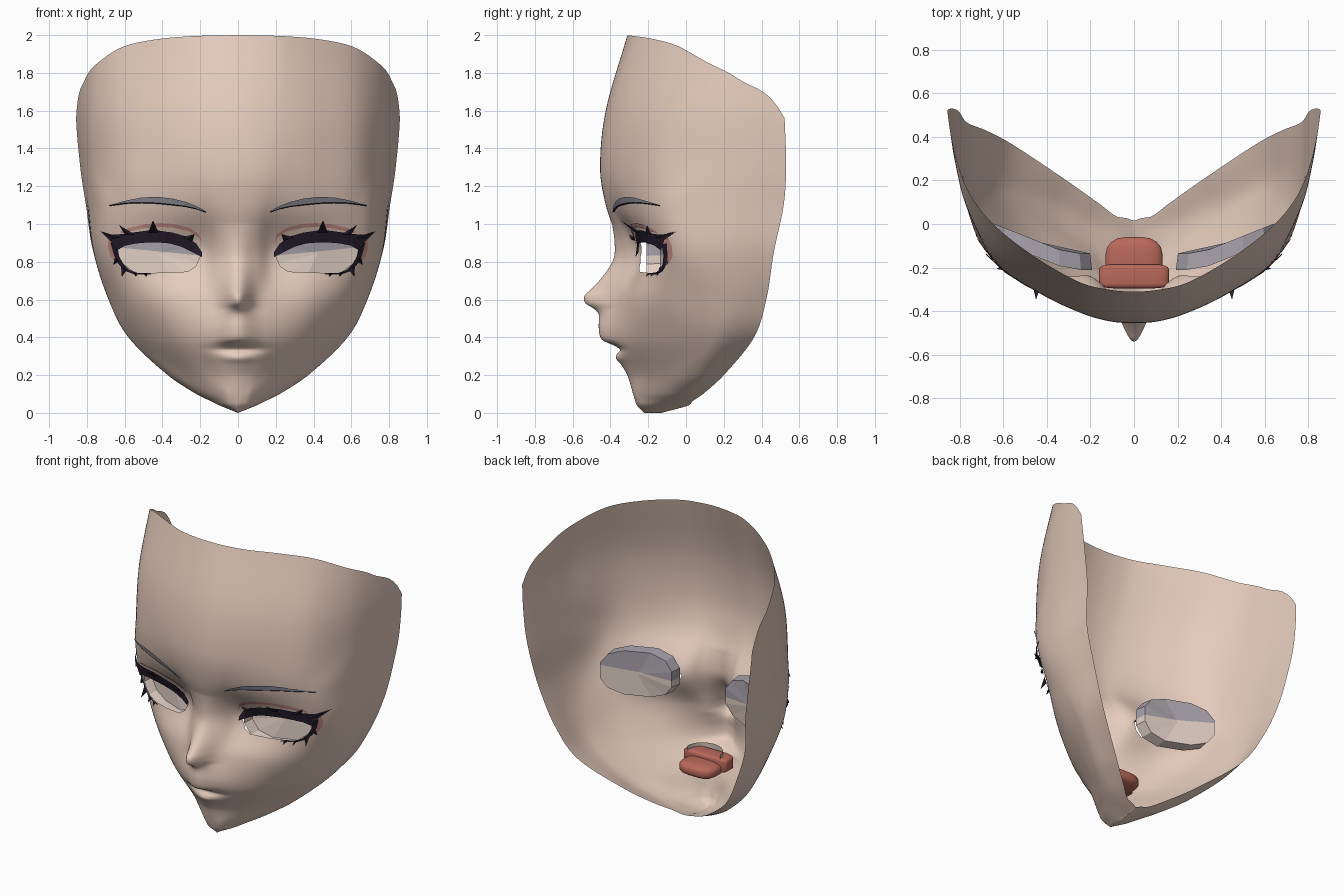
import bpy, bmesh, math
from mathutils import Vector
from mathutils.bvhtree import BVHTree

if "Cube" in bpy.data.objects:
    bpy.data.objects.remove(bpy.data.objects["Cube"])


def material(name, rgb):
    m = bpy.data.materials.new(name)
    m.diffuse_color = (*[(c / 255) ** 2.2 for c in rgb], 1)
    m.use_nodes = True
    m.node_tree.nodes["Principled BSDF"].inputs["Base Color"].default_value = m.diffuse_color
    return m


SKIN = material("skin", (229, 203, 188))
LASH = material("lash_dark", (40, 33, 46))
BROW = material("brow_grey", (138, 137, 148))
PINK = material("lid_pink", (205, 145, 138))
WHITE = material("eye_white", (224, 206, 195))
SHADE = material("eye_upper_grey", (164, 158, 166))
RED = material("mouth_red", (184, 104, 90))
TOOTH = material("teeth", (205, 192, 180))


def interp(keys, rows, t):
    """Smooth interpolation of number rows over uneven keys."""
    n = len(keys)
    i = max(0, min(n - 2, sum(k <= t for k in keys) - 1))

    def tan(j, c):
        a, b = max(j - 1, 0), min(j + 1, n - 1)
        return (rows[b][c] - rows[a][c]) / (keys[b] - keys[a])
    h = keys[i + 1] - keys[i]
    u = max(0, min(1, (t - keys[i]) / h))
    return [(2*u**3 - 3*u*u + 1) * rows[i][c] + (u**3 - 2*u*u + u) * h * tan(i, c)
            + (3*u*u - 2*u**3) * rows[i+1][c] + (u**3 - u*u) * h * tan(i+1, c)
            for c in range(len(rows[0]))]


def finish(name, bm, mats, smooth=False, mirror=True):
    me = bpy.data.meshes.new(name)
    bm.to_mesh(me)
    for m in mats:
        me.materials.append(m)
    ob = bpy.data.objects.new(name, me)
    bpy.context.collection.objects.link(ob)
    if mirror:
        mod = ob.modifiers.new("mirror", "MIRROR")
        mod.merge_threshold = 0.0005
    if smooth:
        me.shade_smooth()
    return ob


# Face: horizontal sections, x then y, from the centre line to the back edge
KZ = [0, .04, .06, .1, .2, .4, .6, .85, 1.1, 1.3, 1.6, 2.0]
KX = [[0, 0, 0, 0, 0, 0, 0, 0],
      [0, .02, .05, .075, .095, .095, .06, 0],
      [0, .025, .06, .095, .125, .14, .125, .075],
      [0, .03, .07, .13, .18, .215, .215, .155],
      [0, .06, .12, .2, .28, .35, .37, .31],
      [0, .1, .2, .35, .48, .555, .58, .55],
      [0, .1, .2, .4, .56, .65, .685, .67],
      [0, .1, .2, .4, .6, .71, .76, .765],
      [0, .1, .2, .4, .6, .72, .785, .805],
      [0, .12, .25, .43, .63, .75, .805, .835],
      [0, .12, .25, .43, .63, .76, .82, .858],
      [0, .12, .25, .43, .6, .72, .79, .84]]
KY = [[-.22, -.22, -.21, -.2, -.19, -.17, -.15, -.13],
      [-.26, -.255, -.24, -.2, -.15, -.1, -.03, .015],
      [-.268, -.264, -.248, -.2, -.143, -.08, -.015, .032],
      [-.28, -.277, -.26, -.2, -.13, -.05, .02, .09],
      [-.31, -.295, -.26, -.195, -.1, 0, .1, .2],
      [-.395, -.375, -.33, -.215, -.05, .1, .2, .36],
      [-.395, -.37, -.33, -.245, -.1, .07, .23, .425],
      [-.35, -.315, -.24, -.205, -.135, -.025, .17, .465],
      [-.425, -.415, -.38, -.31, -.2, -.06, .2, .517],
      [-.455, -.445, -.405, -.32, -.18, .03, .25, .53],
      [-.425, -.415, -.38, -.29, -.14, .07, .28, .52],
      [-.31, -.3, -.265, -.16, -.02, .13, .28, .5]]
TOP = [2, 1.998, 1.994, 1.978, 1.94, 1.858, 1.765, 1.56]
# Nose and lips: height, push along y, half width
NZ = [.2, .26, .29, .315, .335, .36, .38, .4, .45, .52, .55, .58, .62, .65, .7, .8, .9, 1.0]
ND = [(0, .08), (-.01, .08), (-.02, .09), (0, .1), (.025, .11), (-.005, .11), (-.045, .1),
      (-.058, .1), (-.06, .1), (-.06, .085), (-.085, .07), (-.135, .066), (-.145, .066),
      (-.12, .07), (-.085, .08), (-.038, .095), (-.02, .1), (0, .1)]


def face_point(s, z0):
    u = max(0, s - 6)
    top = interp(range(8), [(v,) for v in TOP], s)[0] + .3 * u * u * (1 - u)
    z = z0 if z0 < 1.2 else 1.2 + (z0 - 1.2) * (top - 1.2) / .8
    xs, ys = interp(KZ, KX, z), interp(KZ, KY, z)
    pts = [(-xs[1], ys[1])] + list(zip(xs, ys))
    x, y = interp(range(-1, 8), pts, s)
    d, w = interp(NZ, ND, z)
    return Vector((max(x, 0), y + d * math.exp(-(x / w) ** 2), z))


bm = bmesh.new()
heights = [i * .01 for i in range(105)] + [1.05 + i * .95 / 30 for i in range(31)]
cols = [i / 7 for i in range(50)]
grid = [[bm.verts.new(face_point(s, z)) for s in cols] for z in heights]
for a, b in zip(grid, grid[1:]):
    for c in range(len(cols) - 1):
        bm.faces.new((a[c], a[c + 1], b[c + 1], b[c]))
bmesh.ops.remove_doubles(bm, verts=bm.verts, dist=.0003)
tree = BVHTree.FromBMesh(bm)


def on_face(x, z, off=.006):
    hit = tree.ray_cast(Vector((x, -3, z)), Vector((0, 1, 0)))[0]
    return Vector((x, (hit.y if hit else 0) - off, z))


# Eye opening, cut along a convex outline
EYE = [(.2, .83), (.225, .775), (.265, .748), (.54, .738), (.62, .8), (.66, .91), (.4, .935), (.26, .9)]
edges = list(zip(EYE, EYE[1:] + EYE[:1]))
for (x1, z1), (x2, z2) in edges:
    near = [f for f in bm.faces if .15 < f.calc_center_median().x < .7
            and .7 < f.calc_center_median().z < .97 and f.calc_center_median().y < .1]
    geom = near + list({e for f in near for e in f.edges}) + list({v for f in near for v in f.verts})
    bmesh.ops.bisect_plane(bm, geom=geom, dist=1e-6, plane_co=(x1, 0, z1),
                           plane_no=(z2 - z1, 0, x1 - x2))


def inside(p):
    return all((x2 - x1) * (p.z - z1) - (z2 - z1) * (p.x - x1) > 0 for (x1, z1), (x2, z2) in edges)


bmesh.ops.delete(bm, geom=[f for f in bm.faces if inside(f.calc_center_median())], context="FACES")
finish("face_shell", bm, [SKIN], smooth=True)


# Eye dish behind the opening, grey on its upper part
def dish_back(x):
    return -.135 + max(0, x - .3) * .4


bm = bmesh.new()
rings = []
for scale in (1, .96):
    ring = []
    for i in range(12):
        a = math.tau * (i + .5) / 12
        c, s = [math.copysign(abs(v) ** .8, v) for v in (math.cos(a), math.sin(a))]
        x, z = .422 + .236 * scale * c, .842 + .158 * scale * s
        p = on_face(x, z, -.004)
        p.y = dish_back(x) if scale < 1 else max(p.y, dish_back(x) - .075)
        ring.append(bm.verts.new(p))
    rings.append(ring)
mid = bm.verts.new((.422, dish_back(.422), .842))
for i in range(12):
    j = (i + 1) % 12
    bm.faces.new((rings[0][i], rings[0][j], rings[1][j], rings[1][i]))
    bm.faces.new((rings[1][i], rings[1][j], mid))
bmesh.ops.bisect_plane(bm, geom=bm.verts[:] + bm.edges[:] + bm.faces[:],
                       plane_co=(.425, 0, .855), plane_no=(-.1, 0, 1))
for f in bm.faces:
    c = f.calc_center_median()
    f.material_index = int(c.z - .855 > .1 * (c.x - .425))
finish("eye", bm, [WHITE, SHADE])


def ribbon(name, pairs, mat, spikes=(), off=.008, lift=.008):
    """Plate on the face between paired points, with optional spikes."""
    bm = bmesh.new()
    rows = [(bm.verts.new(on_face(a, b, off)), bm.verts.new(on_face(c, d, lift))) for a, b, c, d in pairs]
    for (a, b), (c, d) in zip(rows, rows[1:]):
        bm.faces.new((a, c, d, b))
    for x1, z1, x2, z2, tx, tz, out in spikes:
        root = [on_face(x1, z1, off), on_face(x2, z2, off),
                on_face((x1 + x2) / 2, (z1 + z2) / 2, off + .02)]
        r = [bm.verts.new(p) for p in root]
        t = bm.verts.new(on_face(tx, tz, out))
        for i in range(3):
            bm.faces.new((r[i], r[(i + 1) % 3], t))
    return finish(name, bm, [mat])


# Lashes: lower edge then upper edge of each station
ribbon("upper_lash", [(.19, .825, .19, .85), (.24, .85, .22, .895), (.3, .88, .28, .935), (.36, .897, .35, .955),
                      (.42, .902, .42, .965), (.48, .902, .48, .965), (.54, .897, .54, .957),
                      (.6, .885, .6, .948), (.64, .86, .66, .943), (.68, .915, .7, .95),
                      (.725, .958, .73, .962)], LASH,
       [(.42, .955, .475, .955, .45, 1.02, .09), (.55, .945, .6, .945, .63, .995, .05),
        (.63, .93, .67, .92, .725, .96, .03), (.24, .91, .29, .93, .23, .945, .03)], off=.022, lift=.012)
ribbon("lower_lash", [(.64, .89, .675, .9), (.63, .83, .655, .83), (.605, .785, .63, .785),
                      (.575, .757, .595, .75), (.53, .74, .545, .732), (.46, .739, .46, .732)], LASH,
       [(.62, .785, .59, .757, .615, .72, .07), (.555, .745, .535, .738, .54, .72, .04),
        (.5, .738, .48, .738, .485, .722, .03), (.65, .83, .635, .8, .66, .785, .03)])

# Pink lid crease and outer lid tint
ribbon("lid_crease", [(.185, .895, .19, .9), (.21, .93, .205, .945), (.26, .962, .255, .98),
                      (.34, .98, .335, 1.0), (.42, .985, .42, 1.005), (.5, .977, .5, .998),
                      (.57, .962, .575, .98), (.62, .95, .625, .96)], PINK, off=.005, lift=.005)
ribbon("outer_lid_tint", [(.64, .93, .685, .93), (.65, .88, .69, .88), (.645, .83, .675, .83),
                          (.625, .79, .645, .79)], PINK, off=.004, lift=.004)

# Brows with a dark lower edge
ARC = [(.17, 1.063, 1.067), (.22, 1.08, 1.095), (.28, 1.093, 1.118), (.35, 1.102, 1.135), (.43, 1.11, 1.144),
       (.51, 1.113, 1.14), (.59, 1.11, 1.125), (.68, 1.098, 1.1)]
ribbon("brow", [(x, a, x, b) for x, a, b in ARC], BROW, off=.013, lift=.013)
ribbon("brow_edge", [(x, a - .003, x, a + .002) for x, a, b in ARC], LASH, off=.01, lift=.016)


# Mouth parts behind the lips
def rounded(name, loc, size, mat, bevel):
    bm = bmesh.new()
    bmesh.ops.create_cube(bm, size=2)
    bmesh.ops.bevel(bm, geom=bm.edges[:], offset=bevel, segments=4, affect="EDGES", profile=.5)
    for v in bm.verts:
        v.co = Vector([l + s * c for l, s, c in zip(loc, size, v.co)])
    finish(name, bm, [mat], smooth=True, mirror=False)


rounded("mouth_cavity", (0, -.24, .325), (.16, .055, .05), RED, .4)
rounded("tongue", (0, -.165, .3), (.13, .105, .045), RED, .7)
bm = bmesh.new()
arc = []
for i in range(13):
    a = math.pi * i / 12
    x, y = .12 * math.cos(a), -.19 - .11 * math.sin(a)
    arc.append([bm.verts.new((x, y, z)) for z in (.35, .4)])
for (a, b), (c, d) in zip(arc, arc[1:]):
    bm.faces.new((a, c, d, b))
finish("upper_teeth", bm, [TOOTH], smooth=True, mirror=False)
